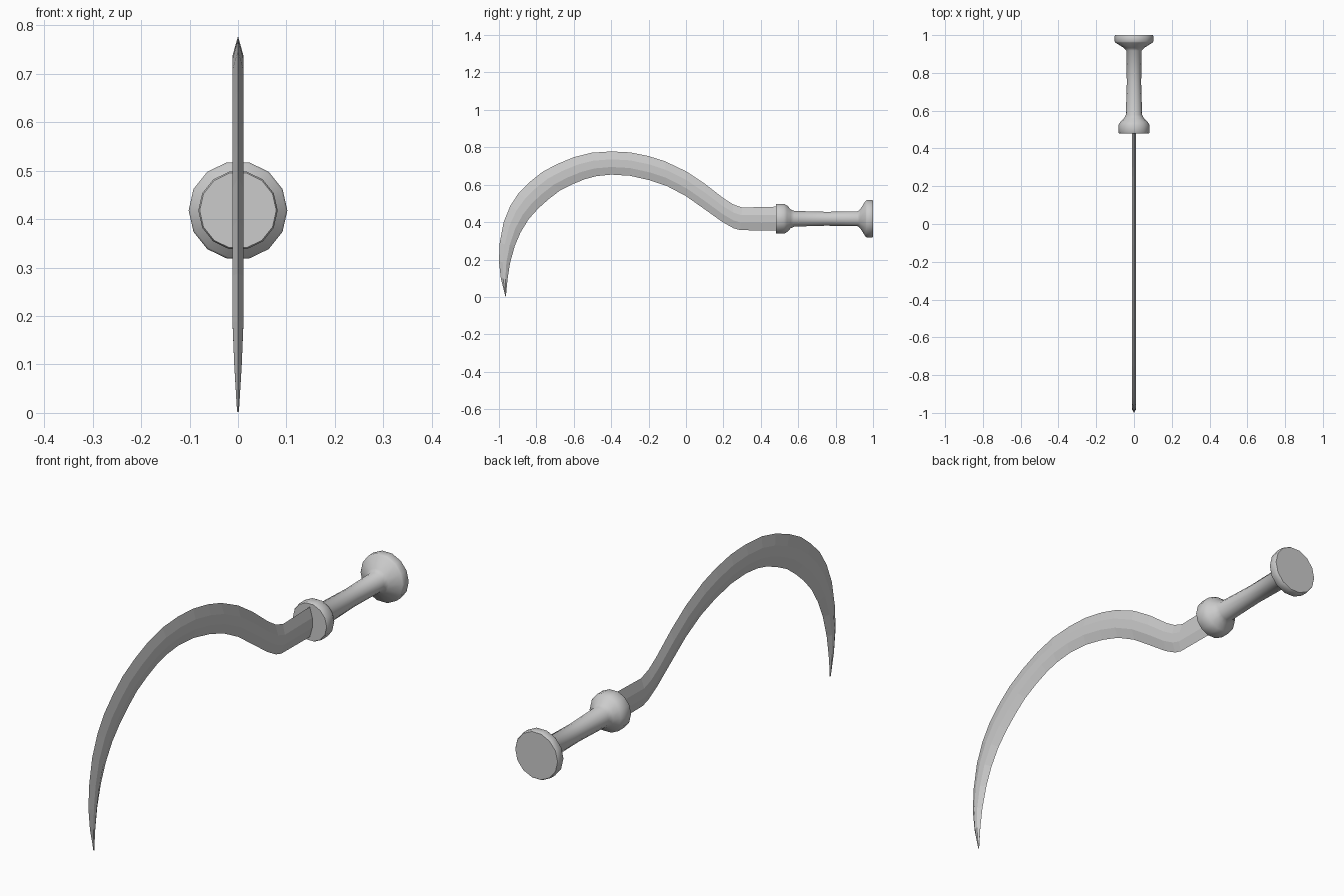
import bpy, bmesh, math

if "Cube" in bpy.data.objects:
    bpy.data.objects.remove(bpy.data.objects["Cube"])

AXIS_Z = 0.418   # height of the handle axis
HALF_T = 0.0118  # half thickness of the blade


def finish(name, bm):
    bmesh.ops.recalc_face_normals(bm, faces=bm.faces[:])
    mesh = bpy.data.meshes.new(name)
    bm.to_mesh(mesh)
    bm.free()
    obj = bpy.data.objects.new(name, mesh)
    bpy.context.collection.objects.link(obj)
    return obj


def loft(name, rings):
    """Skin a list of closed rings and cap both ends."""
    bm = bmesh.new()
    loops = [[bm.verts.new(p) for p in ring] for ring in rings]
    n = len(loops[0])
    for a, b in zip(loops, loops[1:]):
        for i in range(n):
            j = (i + 1) % n
            bm.faces.new((a[i], a[j], b[j], b[i]))
    bm.faces.new(loops[0])
    bm.faces.new(loops[-1])
    return finish(name, bm)


def lathe_ring(y, r, sides=14):
    return [(r * math.cos(2 * math.pi * i / sides), y,
             AXIS_Z + r * math.sin(2 * math.pi * i / sides)) for i in range(sides)]


# Handle: collar, slim grip and flared pommel turned around the y axis
profile = [(0.48, 0.079), (0.485, 0.082), (0.524, 0.082), (0.54, 0.073),
           (0.56, 0.052), (0.578, 0.043), (0.75, 0.038), (0.918, 0.041),
           (0.932, 0.053), (0.96, 0.098), (0.966, 0.102), (0.996, 0.102), (1.0, 0.099)]
handle = loft("handle", [lathe_ring(y, r) for y, r in profile])
bpy.context.view_layer.objects.active = handle
handle.select_set(True)
bpy.ops.object.shade_smooth_by_angle(angle=math.radians(50))

# Blade: matching outer and inner edge points (y, z), handle to tip
outer = [(.50, .483), (.30, .478), (.25, .496), (.20, .528), (.10, .606), (0, .672),
         (-.114, .726), (-.20, .753), (-.30, .773), (-.40, .778), (-.505, .771),
         (-.60, .747), (-.69, .71), (-.77, .667), (-.836, .614), (-.895, .555),
         (-.94, .486), (-.975, .40), (-.996, .288), (-1.0, .19), (-.99, .10), (-.966, .004)]
inner = [(.50, .355), (.29, .357), (.255, .367), (.196, .40), (.095, .472), (0, .539),
         (-.10, .592), (-.194, .624), (-.30, .648), (-.40, .654), (-.478, .646),
         (-.54, .63), (-.606, .603), (-.675, .568), (-.734, .523), (-.788, .475),
         (-.841, .416), (-.884, .346), (-.916, .271), (-.941, .18), (-.954, .095), (-.963, .002)]


def blade_ring(o, i, t):
    """Six-sided section: two sharp edges and a flat middle band."""
    def at(f, x):
        return (x, o[0] + (i[0] - o[0]) * f, o[1] + (i[1] - o[1]) * f)
    return [at(0, 0), at(.34, t), at(.67, t), at(1, 0), at(.67, -t), at(.34, -t)]


rings = []
for o, i in zip(outer, inner):
    z = (o[1] + i[1]) / 2
    taper = min(1, max(.05, z / .2) ** .6) if o[0] < -.9 else 1
    rings.append(blade_ring(o, i, HALF_T * taper))
loft("blade", rings)
